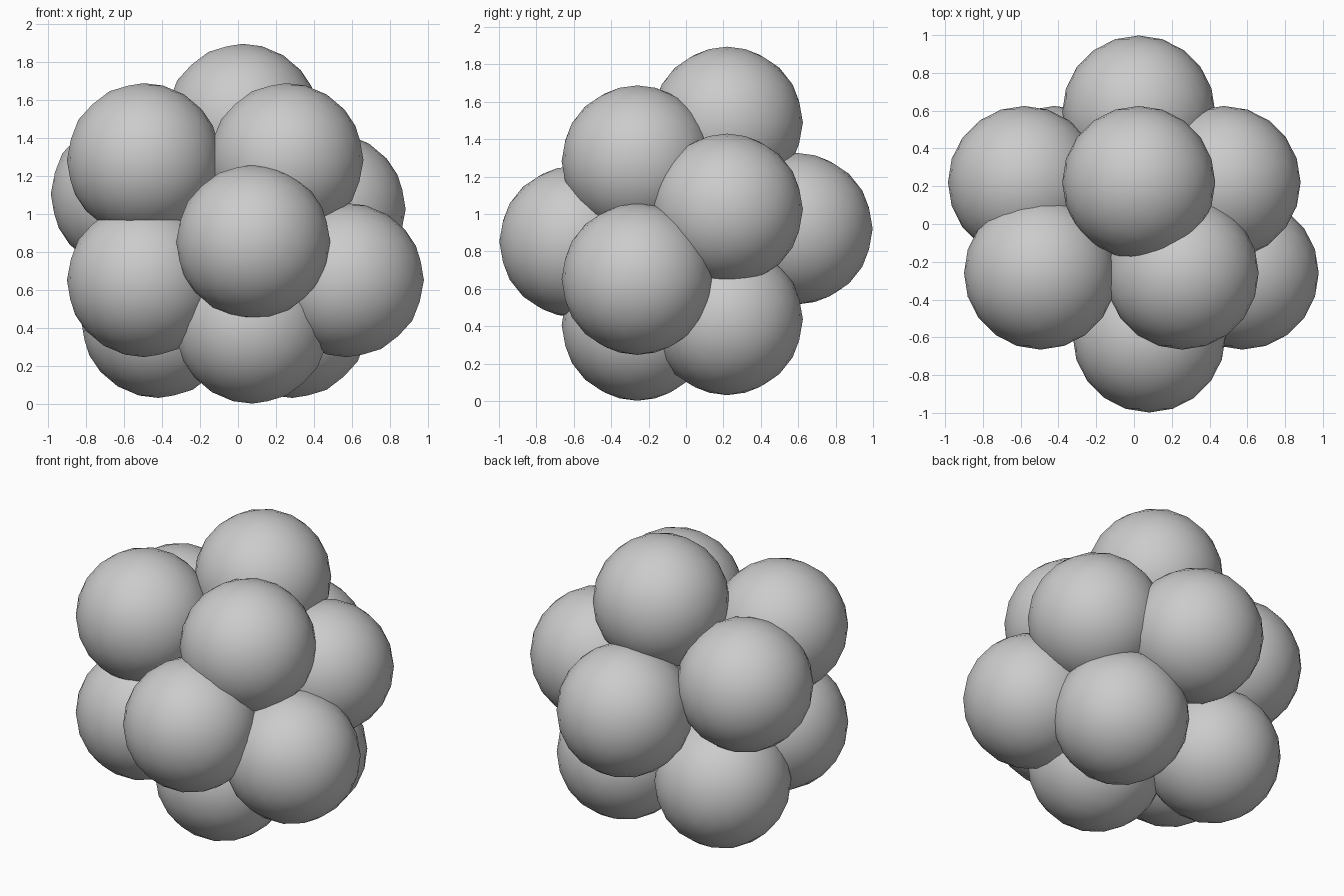
import bpy

if "Cube" in bpy.data.objects:
    bpy.data.objects.remove(bpy.data.objects["Cube"])

R = 0.405
# ball centres: two poles on y, with a ring of five behind each
front_ring = [(-0.495, -0.26, 1.283), (0.255, -0.26, 1.283), (0.573, -0.26, 0.652),
              (0.075, -0.26, 0.407), (-0.495, -0.26, 0.652)]
back_ring = [(0.025, 0.22, 1.49), (0.477, 0.22, 1.025), (0.285, 0.22, 0.437),
             (-0.42, 0.22, 0.437), (-0.58, 0.22, 1.105)]


def ball(name, loc):
    bpy.ops.mesh.primitive_ico_sphere_add(subdivisions=3, radius=R, location=loc)
    ob = bpy.context.object
    ob.name = name
    bpy.ops.object.shade_smooth()
    return ob


# pole balls
ball("front_ball", (0.08, -0.593, 0.853))
ball("back_ball", (0.025, 0.593, 0.922))

# ring balls
for i, c in enumerate(front_ring):
    ball(f"front_ring_ball_{i + 1}", c)
for i, c in enumerate(back_ring):
    ball(f"back_ring_ball_{i + 1}", c)
